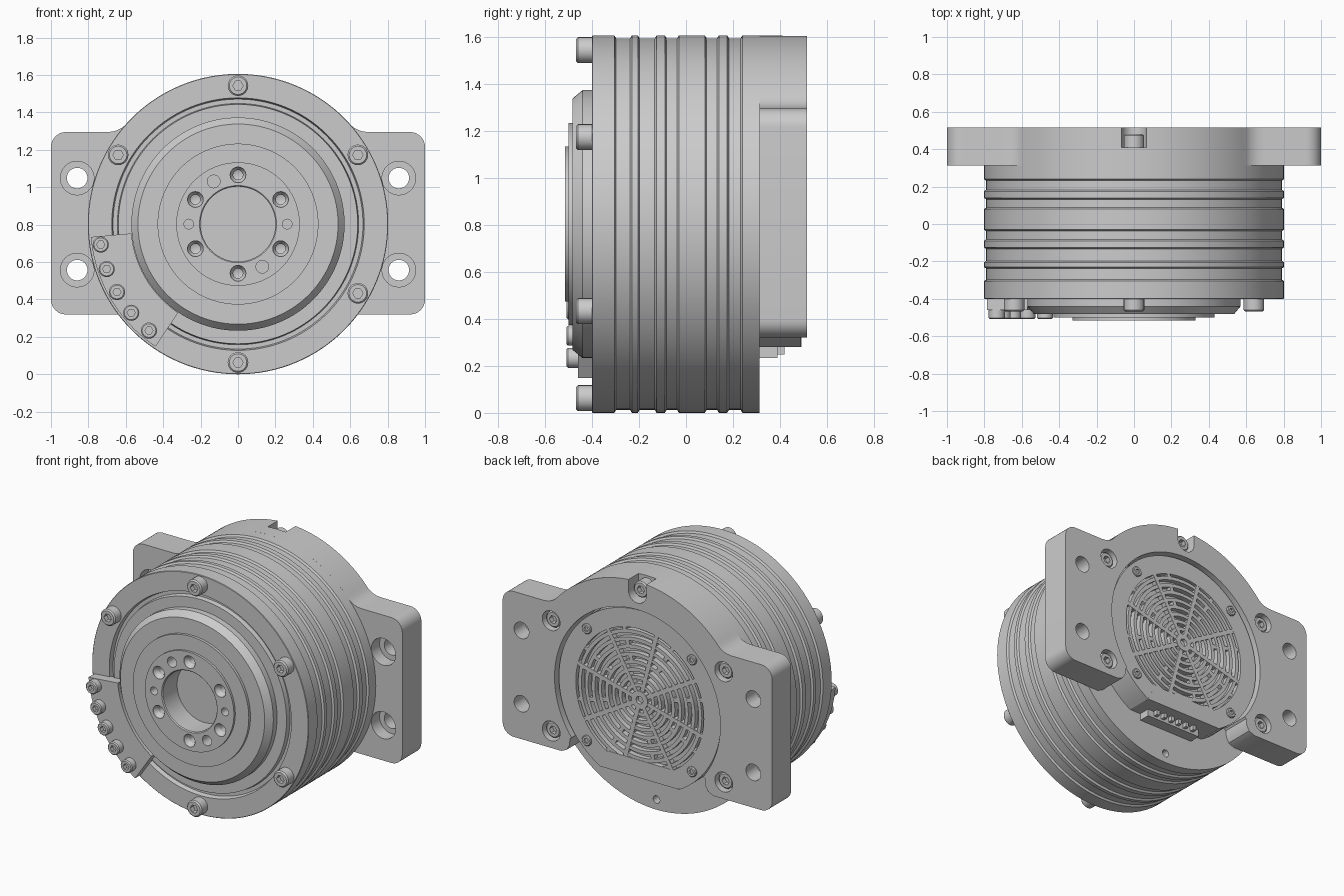
import bpy, bmesh
from math import sin, cos, tan, pi, radians as rad

if "Cube" in bpy.data.objects:
    bpy.data.objects.remove(bpy.data.objects["Cube"])

CZ = 0.803          # height of the motor axis


def finish(name, bm):
    bmesh.ops.remove_doubles(bm, verts=bm.verts, dist=1e-5)
    bmesh.ops.recalc_face_normals(bm, faces=bm.faces)
    me = bpy.data.meshes.new(name)
    bm.to_mesh(me)
    bm.free()
    ob = bpy.data.objects.new(name, me)
    bpy.context.collection.objects.link(ob)
    return ob


def lathe(name, prof, x=0, z=0, segs=24):
    """Revolve (radius, y) about a y axis; a negative radius makes a hexagon."""
    bm = bmesh.new()
    rings = []
    for r, y in prof:
        ring = []
        for i in range(segs):
            a = 2 * pi * i / segs
            q = r if r >= 0 else -r * cos(pi / 6) / cos((a % (pi / 3)) - pi / 6)
            ring.append(bm.verts.new((x + q * cos(a), y, CZ + z + q * sin(a))))
        rings.append(ring)
    for a, b in zip(rings, rings[1:]):
        for i in range(segs):
            j = (i + 1) % segs
            bm.faces.new((a[i], a[j], b[j], b[i]))
    return finish(name, bm)


def arc(r, a0, a1, n, cx=0, cz=0):
    return [(cx + r * cos(rad(a0 + (a1 - a0) * i / n)),
             cz + r * sin(rad(a0 + (a1 - a0) * i / n))) for i in range(n + 1)]


def add_prism(bm, pts, y0, y1):
    f = [bm.verts.new((x, y0, CZ + z)) for x, z in pts]
    b = [bm.verts.new((x, y1, CZ + z)) for x, z in pts]
    bm.faces.new(f)
    bm.faces.new(b[::-1])
    for i in range(len(pts)):
        j = (i + 1) % len(pts)
        bm.faces.new((f[j], f[i], b[i], b[j]))


def prism(name, pts, y0, y1):
    bm = bmesh.new()
    add_prism(bm, pts, y0, y1)
    return finish(name, bm)


def sector(r0, r1, a0, a1, n):
    return arc(r1, a0, a1, n) + arc(r0, a1, a0, n)


def cut(ob, cutters):
    bpy.context.view_layer.objects.active = ob
    for c in cutters:
        c.hide_render = True
        m = ob.modifiers.new("cut", 'BOOLEAN')
        m.operation, m.solver, m.object = 'DIFFERENCE', 'EXACT', c
        bpy.ops.object.modifier_apply(modifier=m.name)
        bpy.data.objects.remove(c)


def screw(name, x, z, r, base, top):
    """Socket head screw whose head runs from base to top along y."""
    d = 1 if top > base else -1
    c = r * 0.15
    lathe(name, [(0, top - d * r * .6), (-r * .5, top - d * r * .6), (-r * .5, top),
                 (r - c, top), (r, top - d * c), (r, base), (0, base)], x, z)


# Housing with raised bands, front boss and central bore
prof = [(0, -.36), (.20, -.36), (.20, -.509), (.206, -.515), (.33, -.515), (.33, -.50),
        (.43, -.50), (.43, -.482), (.535, -.482), (.57, -.44), (.57, -.40), (.64, -.40),
        (.645, -.37), (.668, -.37), (.675, -.40), (.80, -.40), (.803, -.397)]
for lo, hi in [(-.305, -.23), (-.205, -.125), (-.09, -.03), (.08, .14), (.175, .24)]:
    prof += [(.803, lo), (.79, lo + .008), (.79, hi - .008), (.803, hi)]
prof += [(.803, .313), (0, .313)]
housing = lathe("motor_housing", prof, segs=128)

holes = []
for i in range(6):          # countersunk output holes
    a = rad(90 + 60 * i)
    holes.append(lathe("hole", [(0, -.55), (.042, -.55), (.042, -.505), (.026, -.48),
                                (.026, -.42), (0, -.41)], .263 * cos(a), .263 * sin(a)))
for x, z, r in [(-.13, .228, .034), (.13, -.228, .034), (-.263, 0, .026), (.263, 0, .026)]:
    holes.append(lathe("hole", [(0, -.55), (r, -.55), (r, -.43), (0, -.43)], x, z))
holes.append(lathe("hole", [(0, .4), (.025, .4), (.025, .22), (0, .22)], 0, -.735))
cut(housing, holes)

# Rear mounting flange: open ring with two ears
outer = [(.50, -.385), (.505, -.43), (.525, -.465), (.565, -.483)]
outer += arc(.08, -90, 0, 8, .92, -.403) + arc(.08, 0, 90, 8, .92, .412)
outer += [(.70, .492), (.67, .495), (.645, .502), (.622, .514)] + arc(.803, 41, 89, 24)
flange = prism("mounting_flange",
               outer + [(-x, z) for x, z in reversed(outer)] + arc(.615, 217.5, -37.5, 72),
               .313, .515)
holes = []
for sx in (-1, 1):
    for sz in (-1, 1):
        # through hole with front counterbore, and rear screw pocket
        holes.append(lathe("bore", [(0, .2), (.09, .2), (.09, .40), (.055, .40),
                                    (.055, .6), (0, .6)], sx * .86, sz * .246, 32))
        holes.append(lathe("bore", [(0, .6), (.066, .6), (.066, .42), (0, .42)],
                           sx * .64, sz * .37))
holes.append(prism("notch", arc(.066, 180, 360, 12, 0, .725) + [(.066, .9), (-.066, .9)],
                   .41, .6))
cut(flange, holes)
for sx in (-1, 1):
    for sz in (-1, 1):
        screw("flange_screw", sx * .64, sz * .37, .054, .41, .495)
        screw("cover_screw", sx * .39, sz * .375, .034, .45, .503)
screw("flange_top_screw", 0, .735, .054, .40, .48)

# Rear cover base and vent grille
prism("cover_base", arc(.60, -60.6, 240.6, 80), .31, .455)
bm = bmesh.new()
add_prism(bm, sector(.475, .60, -60.6, 240.6, 80), .45, .49)
add_prism(bm, [(-.294, -.523), (.294, -.523), (.235, -.405), (-.235, -.405)], .45, .4905)
finish("cover_rim", bm)
bm = bmesh.new()
for k in range(8):          # concentric ribs
    r = .085 + .05 * k
    for half in (0, 180):
        add_prism(bm, sector(r, r + .024, half, half + 180, 32), .45, .488)
    for s in range(8):      # staggered bridges between ribs
        a = s * 45 + 22.5 + (8 if k % 2 else -8)
        if k > 1:
            w = .7 / r
            add_prism(bm, sector(r + .02, r + .055, a - w, a + w, 1), .45, .487)
for s in range(8):          # spokes
    a = rad(45 * s + 15)
    c, d = cos(a), sin(a)
    add_prism(bm, [(u * c - v * d, u * d + v * c) for u, v in
                   [(.05, -.014), (.485, -.014), (.485, .014), (.05, .014)]], .45, .4895)
finish("vent_grille", bm)
lathe("grille_hub", [(0, .47), (.025, .47), (.025, .493), (.06, .493), (.06, .45), (0, .45)],
      segs=32)

# Cable connector under the rear cover
prism("connector_body", [(-.21, -.57), (.21, -.57), (.21, -.50), (-.21, -.50)], .31, .39)
for i in range(6):
    x = -.15 + .06 * i
    prism("connector_pin", [(x - .012, -.555), (x + .012, -.555), (x + .012, -.51),
                            (x - .012, -.51)], .38, .42)

# Front terminal block with its screws
prism("terminal_block", sector(.572, .79, 185, 236, 24), -.46, -.39)
for i in range(5):
    a = rad(188.5 + 10.4 * i)
    screw("terminal_screw", .742 * cos(a), .742 * sin(a), .043, -.455, -.508)

# Front housing screws (the sixth sits under the terminal block)
for deg in (90, 30, -30, -90, 150):
    screw("front_screw", .74 * cos(rad(deg)), .74 * sin(rad(deg)), .055, -.395, -.468)

# Smooth curved surfaces, keep edges sharp
bpy.ops.object.select_all(action='DESELECT')
for ob in bpy.data.objects:
    ob.select_set(True)
bpy.context.view_layer.objects.active = housing
bpy.ops.object.shade_smooth_by_angle(angle=rad(28))
